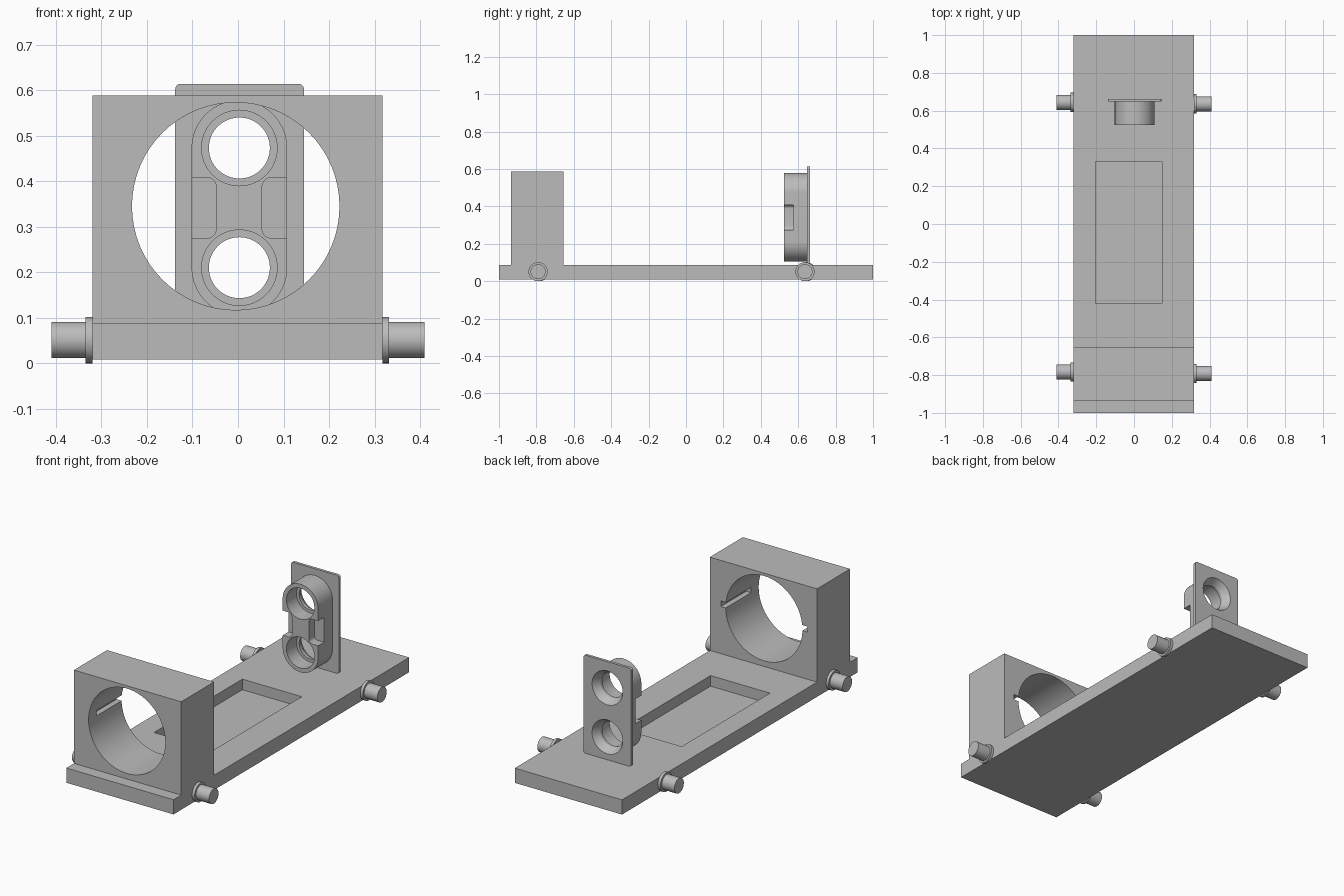
import bpy, bmesh, math
from mathutils import Matrix, Vector

old = bpy.data.objects.get("Cube")
if old:
    bpy.data.objects.remove(old, do_unlink=True)

grey = bpy.data.materials.new("plain grey")
grey.use_nodes = True
grey.diffuse_color = (0.5, 0.5, 0.5, 1)
grey.node_tree.nodes["Principled BSDF"].inputs["Base Color"].default_value = (0.5, 0.5, 0.5, 1)


def finish(name, bm):
    bmesh.ops.recalc_face_normals(bm, faces=bm.faces)
    mesh = bpy.data.meshes.new(name)
    bm.to_mesh(mesh)
    bm.free()
    mesh.materials.append(grey)
    ob = bpy.data.objects.new(name, mesh)
    bpy.context.collection.objects.link(ob)
    return ob


def box(name, x, y, z):
    bm = bmesh.new()
    bmesh.ops.create_cube(bm, size=1)
    for v in bm.verts:
        v.co = Vector([(a + b) / 2 + c * (b - a) for (a, b), c in zip((x, y, z), v.co)])
    return finish(name, bm)


def rod(name, axis, start, length, r1, r2=None):
    """Cylinder or cone growing from start along the given axis."""
    bm = bmesh.new()
    bmesh.ops.create_cone(bm, cap_ends=True, segments=64, radius1=r1,
                          radius2=r1 if r2 is None else r2, depth=length)
    axis = Vector(axis)
    turn = axis.to_track_quat('Z', 'Y').to_matrix().to_4x4()
    bm.transform(Matrix.Translation(Vector(start) + axis * length / 2) @ turn)
    return finish(name, bm)


def rounded_slab(name, x, z, y, r, steps=16):
    """Rounded rectangle in the xz plane, extruded along y."""
    bm = bmesh.new()
    ring = []
    for k, (cx, cz) in enumerate(((x[1] - r, z[1] - r), (x[0] + r, z[1] - r),
                                  (x[0] + r, z[0] + r), (x[1] - r, z[0] + r))):
        for i in range(steps + 1):
            a = (k + i / steps) * math.pi / 2
            ring.append(bm.verts.new((cx + r * math.cos(a), y[0], cz + r * math.sin(a))))
    face = bm.faces.new(ring)
    ext = bmesh.ops.extrude_face_region(bm, geom=[face])["geom"]
    bmesh.ops.translate(bm, vec=(0, y[1] - y[0], 0),
                        verts=[g for g in ext if isinstance(g, bmesh.types.BMVert)])
    bmesh.ops.remove_doubles(bm, verts=bm.verts, dist=1e-5)
    return finish(name, bm)


def activate(ob):
    bpy.ops.object.select_all(action='DESELECT')
    ob.select_set(True)
    bpy.context.view_layer.objects.active = ob


def cut(target, cutters):
    activate(target)
    for c in cutters:
        mod = target.modifiers.new("cut", 'BOOLEAN')
        mod.operation, mod.solver, mod.object = 'DIFFERENCE', 'EXACT', c
        bpy.ops.object.modifier_apply(modifier=mod.name)


def smooth(ob):
    activate(ob)
    bpy.ops.object.shade_smooth_by_angle(angle=math.radians(30))


WIDTH = (-0.32, 0.317)
TOP = 0.087
BACK = (0, 1, 0)
helpers = []

# Base plate with a shallow rectangular pocket
base = box("base_plate", WIDTH, (-1, 1), (0.008, TOP))
pocket = box("pocket_cutter", (-0.205, 0.148), (-0.42, 0.33), (0.03, 0.2))
cut(base, [pocket])
helpers.append(pocket)

# Front block with a round bore and two side grooves open to the back
block = box("bored_block", WIDTH, (-0.935, -0.655), (TOP, 0.588))
bore = rod("bore_cutter", BACK, (-0.005, -1.1, 0.345), 0.6, 0.228)
groove = box("groove_cutter", (-0.262, 0.252), (-0.87, -0.6), (0.34, 0.37))
cut(block, [bore, groove])
helpers += [bore, groove]

# Rear upright plate and the twin-tube housing on its front
upright = rounded_slab("upright_plate", (-0.138, 0.145), (TOP, 0.614), (0.648, 0.663), 0.012, 6)
housing = rounded_slab("twin_housing", (-0.102, 0.108), (0.105, 0.578), (0.525, 0.648), 0.105, 24)
for z in (0.21, 0.473):
    hole = rod("hole_cutter", BACK, (0.003, 0.4, z), 0.4, 0.067)
    counterbore = rod("counterbore_cutter", BACK, (0.003, 0.45, z), 0.16, 0.083)
    countersink = rod("countersink_cutter", BACK, (0.003, 0.625, z), 0.04, 0.067, 0.092)
    cut(upright, [hole, countersink])
    cut(housing, [hole, counterbore, countersink])
    helpers += [hole, counterbore, countersink]

# Side notches in the waist of the housing
for x in ((-0.2, -0.048), (0.053, 0.2)):
    notch = rounded_slab("notch_cutter", x, (0.275, 0.408), (0.45, 0.575), 0.02, 8)
    cut(housing, [notch])
    helpers.append(notch)

# Four axle stubs, each a collar and a pin
for end, y in (("front", -0.787), ("back", 0.64)):
    for side, sx, edge in (("left", 1, WIDTH[1]), ("right", -1, WIDTH[0])):
        yy = y - sx * 0.004
        smooth(rod(f"{end}_{side}_collar", (sx, 0, 0), (edge, yy, 0.051), 0.015, 0.051))
        smooth(rod(f"{end}_{side}_pin", (sx, 0, 0), (edge, yy, 0.051), 0.41 - abs(edge), 0.04))

for ob in (block, upright, housing):
    smooth(ob)
for h in helpers:
    bpy.data.objects.remove(h, do_unlink=True)
